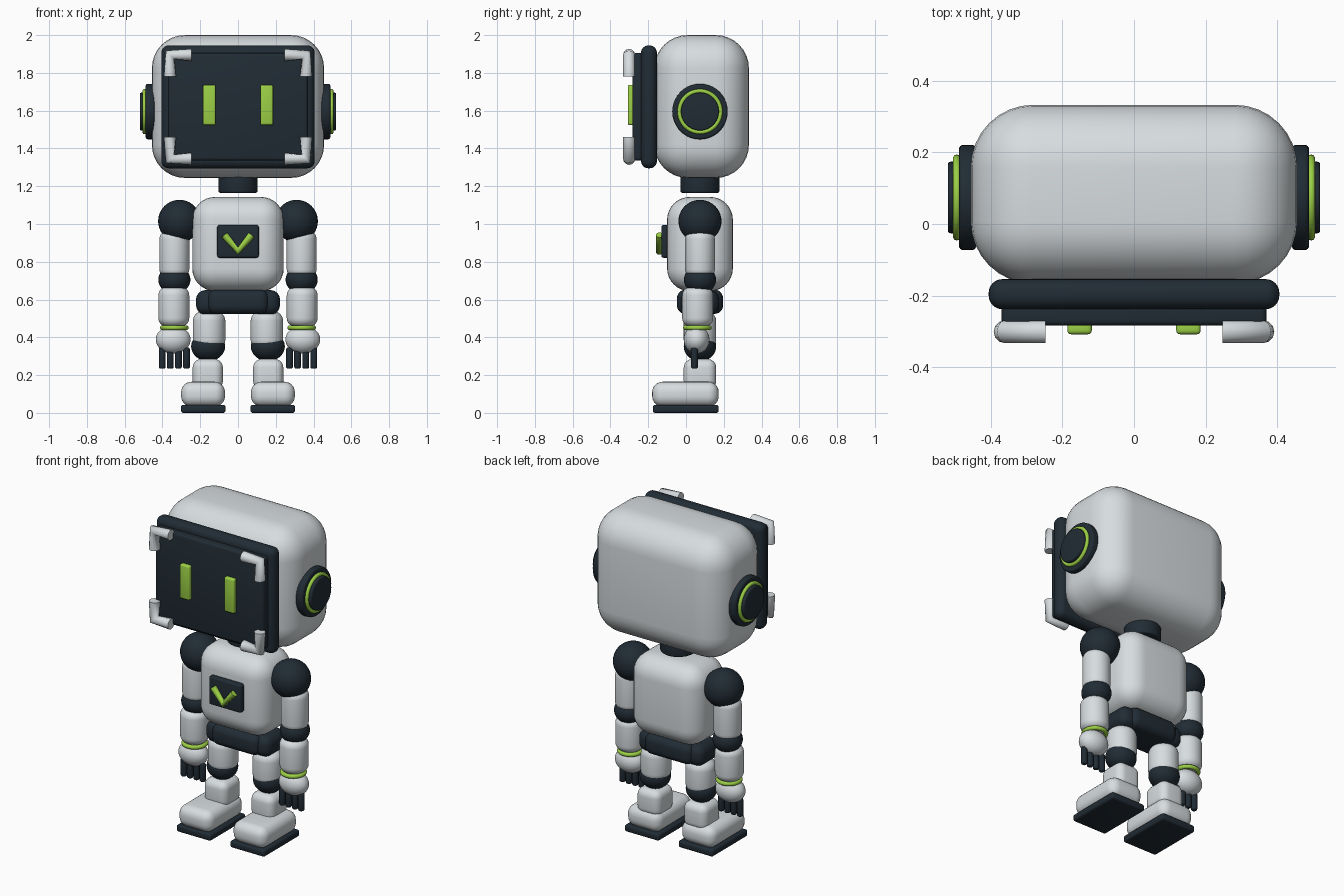
import bpy
import bmesh
from math import pi
from mathutils import Matrix

if "Cube" in bpy.data.objects:
    bpy.data.objects.remove(bpy.data.objects["Cube"], do_unlink=True)


def material(name, rgb):
    mat = bpy.data.materials.new(name)
    mat.use_nodes = True
    mat.diffuse_color = (*rgb, 1)
    mat.node_tree.nodes["Principled BSDF"].inputs["Base Color"].default_value = (*rgb, 1)
    return mat


WHITE = material("shell white", (0.68, 0.72, 0.74))
DARK = material("dark navy", (0.015, 0.025, 0.035))
GREEN = material("lime green", (0.33, 0.63, 0.06))
MID = 0.074  # depth of the body's centre line


def finish(name, bm, loc, mat, angle=40):
    mesh = bpy.data.meshes.new(name)
    bm.to_mesh(mesh)
    bm.free()
    obj = bpy.data.objects.new(name, mesh)
    obj.location = loc
    mesh.materials.append(mat)
    bpy.context.collection.objects.link(obj)
    bpy.ops.object.select_all(action="DESELECT")
    obj.select_set(True)
    bpy.context.view_layer.objects.active = obj
    bpy.ops.object.shade_smooth_by_angle(angle=angle * pi / 180)
    return obj


def box(name, loc, half, mat, bevel, segments=6):
    """Rounded box from its centre and half sizes."""
    bm = bmesh.new()
    bmesh.ops.create_cube(bm, size=2, matrix=Matrix.Diagonal((*half, 1)))
    bmesh.ops.bevel(bm, geom=bm.edges[:], offset=bevel, segments=segments,
                    profile=0.5, affect="EDGES")
    return finish(name, bm, loc, mat)


def drum(name, loc, radius, half, mat, bevel, axis="Z", segments=4):
    """Cylinder with rounded rims."""
    bm = bmesh.new()
    bmesh.ops.create_cone(bm, cap_ends=True, segments=40, radius1=radius,
                          radius2=radius, depth=2 * half)
    rims = [e for e in bm.edges if abs(e.verts[0].co.z - e.verts[1].co.z) < half]
    bmesh.ops.bevel(bm, geom=rims, offset=bevel, segments=segments,
                    profile=0.5, affect="EDGES")
    if axis == "X":
        bm.transform(Matrix.Rotation(pi / 2, 4, "Y"))
    return finish(name, bm, loc, mat)


def ball(name, loc, half, mat):
    bm = bmesh.new()
    bmesh.ops.create_uvsphere(bm, u_segments=32, v_segments=20, radius=1,
                              matrix=Matrix.Diagonal((*half, 1)))
    return finish(name, bm, loc, mat)


def ring(name, loc, major, minor, mat, axis="Z"):
    bpy.ops.mesh.primitive_torus_add(
        location=loc, major_radius=major, minor_radius=minor, major_segments=48,
        minor_segments=10, rotation=(0, pi / 2 if axis == "X" else 0, 0))
    obj = bpy.context.object
    obj.name = name
    obj.data.materials.append(mat)
    bpy.ops.object.shade_smooth()


def tube(name, points, radius, mat):
    """Straight-segment round tube along a path."""
    curve = bpy.data.curves.new(name, "CURVE")
    curve.dimensions = "3D"
    curve.bevel_depth = radius
    curve.bevel_resolution = 4
    curve.use_fill_caps = True
    spline = curve.splines.new("POLY")
    spline.points.add(len(points) - 1)
    for point, co in zip(spline.points, points):
        point.co = (*co, 1)
    curve.materials.append(mat)
    bpy.context.collection.objects.link(bpy.data.objects.new(name, curve))


# Head and face screen
FACE_Z = 1.62
box("head", (0, 0.083, 1.622), (0.456, 0.25, 0.378), WHITE, 0.175, 8)
box("face_frame", (0, -0.196, FACE_Z), (0.406, 0.042, 0.325), DARK, 0.038)
box("face_screen", (0, -0.25, FACE_Z), (0.37, 0.034, 0.284), DARK, 0.015, 3)

# Screen corner brackets
for sx in (-1, 1):
    for sz in (-1, 1):
        tube(("left" if sx > 0 else "right") + ("_upper" if sz > 0 else "_lower") + "_bracket",
             [(sx * 0.36, -0.301, FACE_Z + sz * 0.16),
              (sx * 0.36, -0.301, FACE_Z + sz * 0.275),
              (sx * 0.247, -0.301, FACE_Z + sz * 0.275)], 0.032, WHITE)

# Neck, torso, chest emblem and pelvis
drum("neck", (0, MID, 1.21), 0.103, 0.045, DARK, 0.01)
box("torso", (0, MID, 0.894), (0.242, 0.174, 0.249), WHITE, 0.12, 8)
box("chest_plate", (0, -0.105, 0.908), (0.11, 0.026, 0.087), DARK, 0.012, 3)
tube("chest_chevron", [(-0.072, -0.14, 0.942), (0, -0.14, 0.857), (0.072, -0.14, 0.942)],
     0.02, GREEN)
box("pelvis", (0, MID, 0.588), (0.162, 0.122, 0.064), DARK, 0.045)

for s, side in ((1, "left_"), (-1, "right_")):
    # Eye and ear
    box(side + "eye", (s * 0.152, -0.29, 1.63), (0.034, 0.018, 0.106), GREEN, 0.01, 3)
    drum(side + "ear_base", (s * 0.465, MID, 1.595), 0.147, 0.024, DARK, 0.012, "X")
    ring(side + "ear_ring", (s * 0.495, MID, 1.595), 0.109, 0.011, GREEN, "X")
    drum(side + "ear_cap", (s * 0.5, MID, 1.595), 0.1, 0.02, DARK, 0.008, "X")

    # Arm
    ball(side + "shoulder", (s * 0.31, MID, 1.015), (0.113, 0.114, 0.113), DARK)
    drum(side + "upper_arm", (s * 0.337, MID, 0.84), 0.079, 0.125, WHITE, 0.045, segments=6)
    ball(side + "elbow", (s * 0.337, MID, 0.705), (0.085, 0.085, 0.075), DARK)
    drum(side + "forearm", (s * 0.34, 0.062, 0.562), 0.082, 0.105, WHITE, 0.045, segments=6)
    ring(side + "wrist_band", (s * 0.337, 0.06, 0.451), 0.063, 0.013, GREEN)
    ball(side + "hand", (s * 0.343, 0.056, 0.388), (0.092, 0.068, 0.074), WHITE)
    for i in range(4):
        x = s * (0.337 + (i - 1.5) * 0.043)
        drum(f"{side}finger_{i + 1}", (x, 0.045, 0.29), 0.018, 0.056, DARK, 0.01, segments=3)

    # Leg
    box(side + "hip", (s * 0.148, MID, 0.585), (0.074, 0.1, 0.065), DARK, 0.05)
    drum(side + "thigh", (s * 0.153, MID, 0.437), 0.086, 0.1, WHITE, 0.05, segments=6)
    ball(side + "knee", (s * 0.158, MID, 0.352), (0.09, 0.086, 0.078), DARK)
    box(side + "shin", (s * 0.16, MID, 0.205), (0.08, 0.086, 0.08), WHITE, 0.045)
    box(side + "foot", (s * 0.185, -0.003, 0.099), (0.116, 0.176, 0.066), WHITE, 0.055)
    box(side + "sole", (s * 0.184, -0.001, 0.021), (0.118, 0.174, 0.021), DARK, 0.012, 3)
